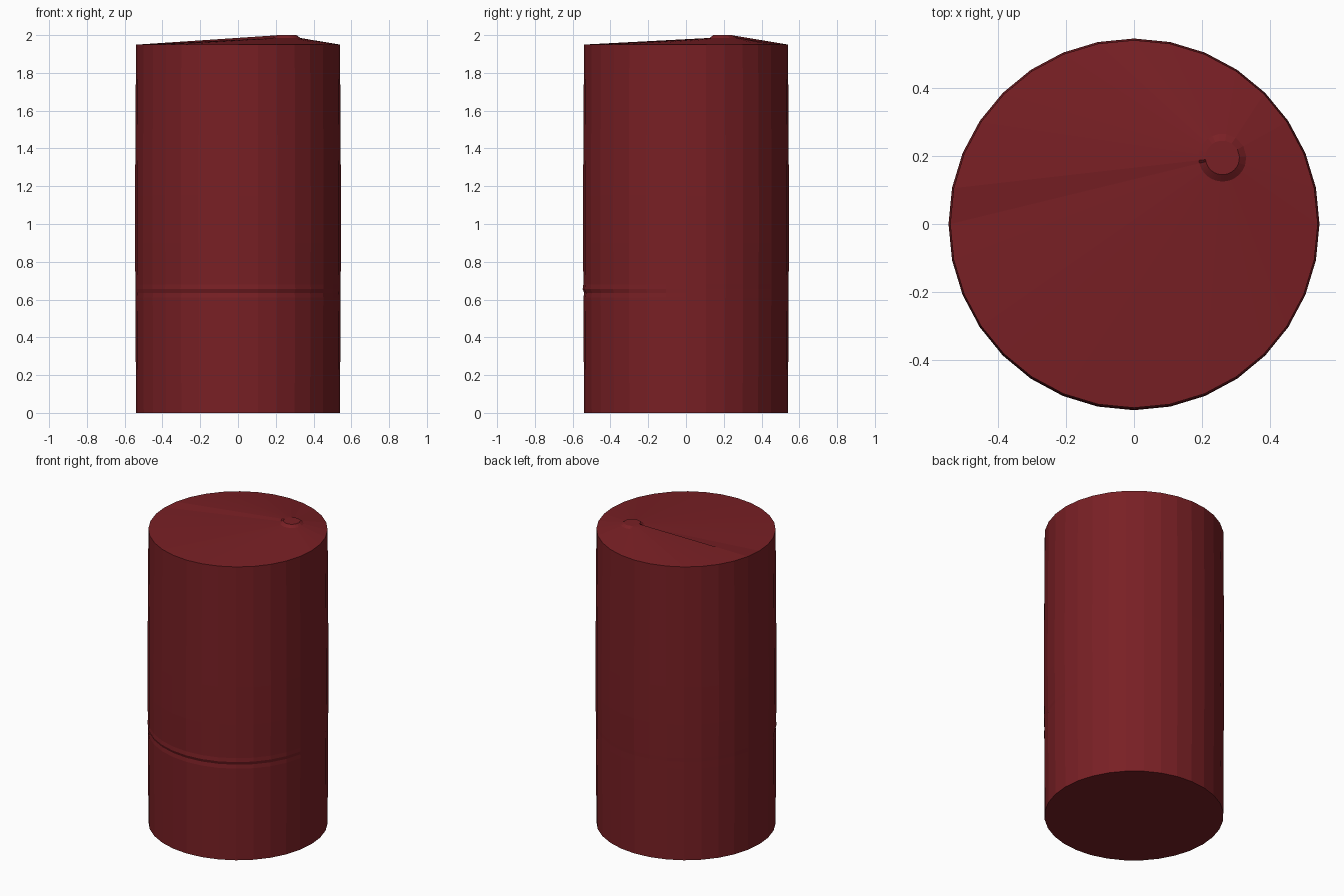
import bpy, bmesh
from math import sin, cos, pi, atan2, degrees
from mathutils import Vector

if "Cube" in bpy.data.objects:
    bpy.data.objects.remove(bpy.data.objects["Cube"])

SIDES = 32
bm = bmesh.new()

def add_ring(points):
    return [bm.verts.new(p) for p in points]

def bridge(lower, upper):
    for i in range(SIDES):
        j = (i + 1) % SIDES
        bm.faces.new((lower[i], lower[j], upper[j], upper[i]))

def circle(r, z, bulge=0.0):
    # bulge swells only the front of the ring
    pts = []
    for i in range(SIDES):
        a = 2 * pi * i / SIDES
        rr = r + bulge * max(0.0, -sin(a))
        pts.append(Vector((rr * cos(a), rr * sin(a), z)))
    return pts

# Barrel wall, slightly swollen in the middle with a faint dent at the front
wall = [(0.54, 0, 0), (0.543, 0.61, 0), (0.543, 0.635, -0.004),
        (0.543, 0.655, 0.004), (0.5435, 0.68, 0), (0.545, 0.9, 0),
        (0.545, 1.15, 0), (0.54, 1.95, 0)]
rings = [add_ring(circle(*w)) for w in wall]
for low, high in zip(rings, rings[1:]):
    bridge(low, high)
bm.faces.new(list(reversed(rings[0])))

# Lid: fan from the rim to an off-centre bung, stepped on its front side
bung = Vector((0.26, 0.195, 0))
outer, inner = [], []
for v in rings[-1]:
    d = Vector((v.co.x, v.co.y, 0)) - bung
    ang = degrees(atan2(d.y, d.x)) % 360
    d.normalize()
    if 30 < ang < 188:
        z = 1.998 if ang > 120 else 1.988
    else:
        z = 1.985
    outer.append(bung + d * 0.07 + Vector((0, 0, z)))
    inner.append(bung + d * 0.05 + Vector((0, 0, 2.0)))
outer, inner = add_ring(outer), add_ring(inner)
bridge(rings[-1], outer)
bridge(outer, inner)
bm.faces.new(inner)
bmesh.ops.recalc_face_normals(bm, faces=bm.faces)

mesh = bpy.data.meshes.new("barrel")
bm.to_mesh(mesh)
bm.free()
barrel = bpy.data.objects.new("barrel", mesh)
bpy.context.collection.objects.link(barrel)

# Dark red paint
paint = bpy.data.materials.new("dark_red_paint")
paint.diffuse_color = (0.19, 0.014, 0.018, 1)
paint.use_nodes = True
paint.node_tree.nodes["Principled BSDF"].inputs["Base Color"].default_value = paint.diffuse_color
mesh.materials.append(paint)
